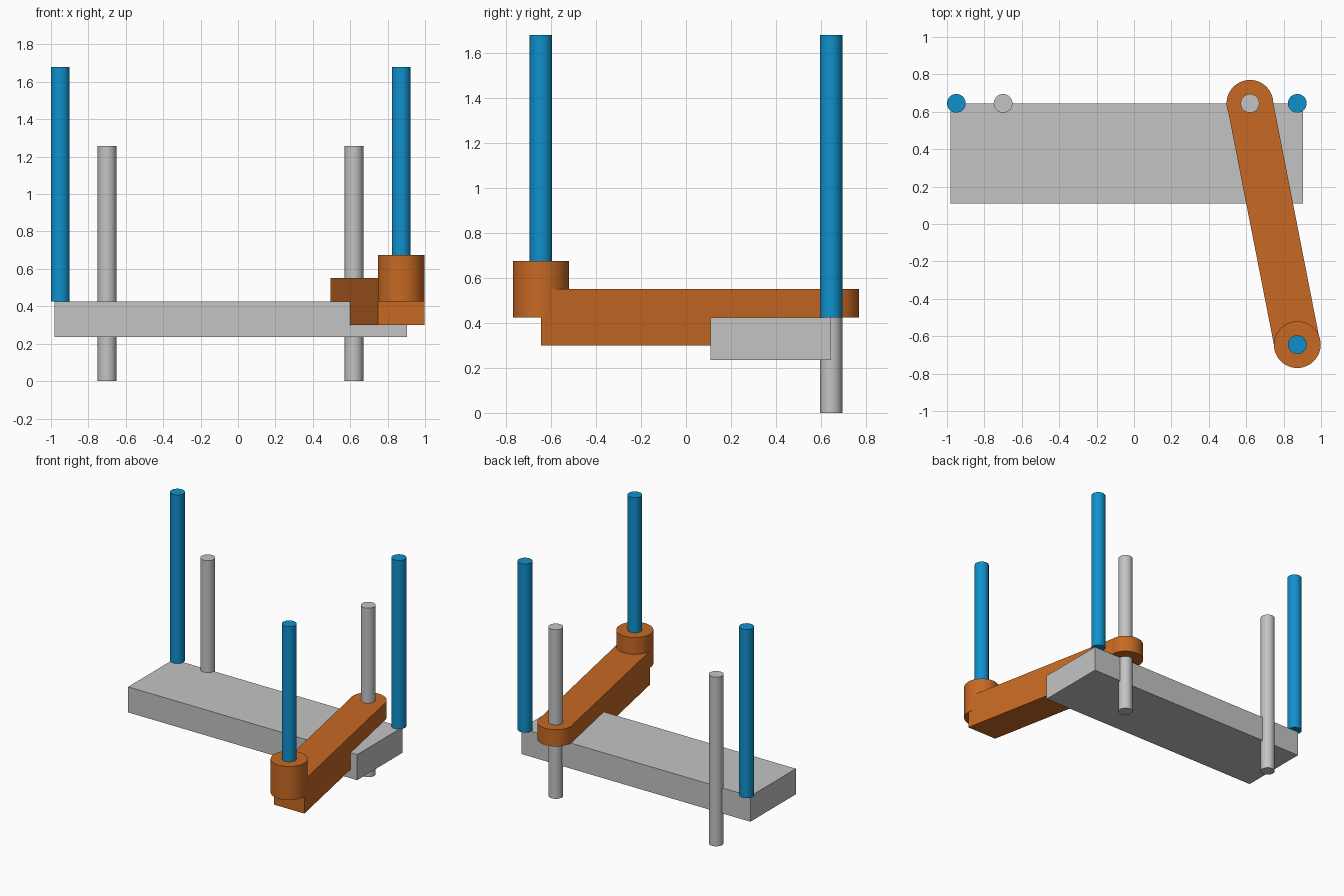
import bpy, bmesh, math

if "Cube" in bpy.data.objects:
    bpy.data.objects.remove(bpy.data.objects["Cube"])


def material(name, rgb):
    m = bpy.data.materials.new(name)
    m.diffuse_color = (*rgb, 1)
    m.use_nodes = True
    m.node_tree.nodes["Principled BSDF"].inputs["Base Color"].default_value = m.diffuse_color
    return m


GREY = material("light_grey", (0.55, 0.55, 0.55))
BLUE = material("blue", (0.005, 0.28, 0.60))
ORANGE = material("orange", (0.57, 0.14, 0.017))

BACK, FRONT = 0.645, -0.645       # rod lines in y
PIVOT_X, TIP_X = 0.62, 0.873      # arm end centres in x
DECK_TOP = 0.425


def cylinder(name, x, y, z0, z1, r, mat):
    bpy.ops.mesh.primitive_cylinder_add(vertices=48, radius=r, depth=z1 - z0,
                                        location=(x, y, (z0 + z1) / 2))
    ob = bpy.context.object
    ob.name = name
    ob.data.materials.append(mat)
    bpy.ops.object.shade_smooth_by_angle(angle=math.radians(40))


# flat deck slab
bpy.ops.mesh.primitive_cube_add(size=1, location=(-0.039, 0.3775, 0.33))
deck = bpy.context.object
deck.name = "deck"
deck.scale = (1.885, 0.535, 0.19)
deck.data.materials.append(GREY)

# grey posts running past the deck, blue rods standing on it
for side, x in (("left", -0.70), ("right", PIVOT_X)):
    cylinder("post_" + side, x, BACK, 0, 1.258, 0.05, GREY)
for side, x in (("left", -0.95), ("right", TIP_X)):
    cylinder("rod_" + side, x, BACK, DECK_TOP, 1.68, 0.05, BLUE)
cylinder("rod_front", TIP_X, FRONT, 0.6, 1.68, 0.05, BLUE)

# round bosses at the two ends of the arm
cylinder("boss_pivot", PIVOT_X, BACK, DECK_TOP, 0.55, 0.125, ORANGE)
cylinder("boss_tip", TIP_X, FRONT, DECK_TOP, 0.675, 0.125, ORANGE)

# slanted arm: side profile (y, z) notched over the deck, sheared in x
profile = [(FRONT, 0.30), (0.11, 0.30), (0.11, DECK_TOP),
           (BACK, DECK_TOP), (BACK, 0.55), (FRONT, 0.55)]
bm = bmesh.new()
rings = []
for dx in (-0.125, 0.125):
    rings.append([bm.verts.new((PIVOT_X + (TIP_X - PIVOT_X) * (BACK - y) / (BACK - FRONT) + dx, y, z))
                  for y, z in profile])
for ring in rings:
    bm.faces.new(ring)
for i in range(len(profile)):
    j = (i + 1) % len(profile)
    bm.faces.new((rings[0][i], rings[0][j], rings[1][j], rings[1][i]))
bmesh.ops.recalc_face_normals(bm, faces=bm.faces)
mesh = bpy.data.meshes.new("arm")
bm.to_mesh(mesh)
bm.free()
mesh.materials.append(ORANGE)
arm = bpy.data.objects.new("arm", mesh)
bpy.context.collection.objects.link(arm)
